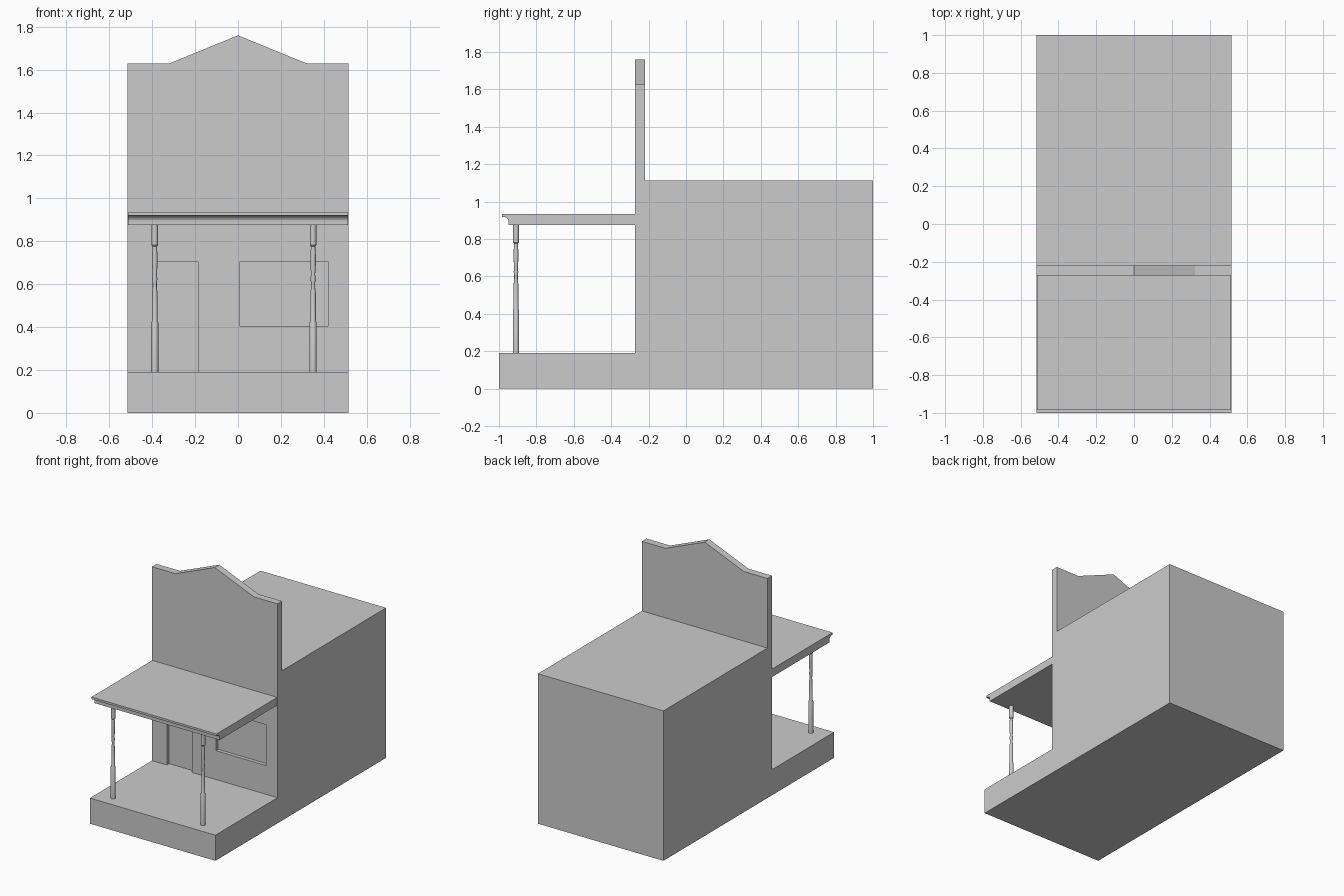
import bpy, bmesh, math
from mathutils import Vector

if "Cube" in bpy.data.objects:
    bpy.data.objects.remove(bpy.data.objects["Cube"])

WALL_Y = -0.273     # front face of the facade
FLOOR = 0.19        # porch floor height
HALF_W = 0.515


def make_object(name, bm):
    bmesh.ops.recalc_face_normals(bm, faces=bm.faces)
    mesh = bpy.data.meshes.new(name)
    bm.to_mesh(mesh)
    bm.free()
    obj = bpy.data.objects.new(name, mesh)
    bpy.context.collection.objects.link(obj)
    return obj


def prism(name, points, axis, start, end):
    """Extrude a 2D profile along x (points are y,z) or y (points are x,z)."""
    bm = bmesh.new()
    if axis == 'x':
        verts = [bm.verts.new((start, a, b)) for a, b in points]
        move = Vector((end - start, 0, 0))
    else:
        verts = [bm.verts.new((a, start, b)) for a, b in points]
        move = Vector((0, end - start, 0))
    face = bm.faces.new(verts)
    ext = bmesh.ops.extrude_face_region(bm, geom=[face])
    new = [g for g in ext['geom'] if isinstance(g, bmesh.types.BMVert)]
    bmesh.ops.translate(bm, verts=new, vec=move)
    # keep a bottom cap on both ends
    bm.faces.ensure_lookup_table()
    return make_object(name, bm)


def rect(x0, x1, z0, z1):
    return [(x0, z0), (x1, z0), (x1, z1), (x0, z1)]


def activate(obj):
    bpy.ops.object.select_all(action='DESELECT')
    obj.select_set(True)
    bpy.context.view_layer.objects.active = obj


def carve(obj, cutter):
    mod = obj.modifiers.new("cut", 'BOOLEAN')
    mod.operation = 'DIFFERENCE'
    mod.solver = 'EXACT'
    mod.object = cutter
    activate(obj)
    bpy.ops.object.modifier_apply(modifier=mod.name)
    bpy.data.objects.remove(cutter)


# Building: side profile with porch step, tall false front and flat roof
building = prism("building", [
    (-1, 0), (1, 0), (1, 1.112), (-0.219, 1.112), (-0.219, 1.76),
    (WALL_Y, 1.76), (WALL_Y, FLOOR), (-1, FLOOR)], 'x', -HALF_W, HALF_W)

# Gable outline of the false front
carve(building, prism("gable_cutter", [
    (-0.6, 1.628), (-0.322, 1.628), (0, 1.7599), (0.322, 1.628),
    (0.6, 1.628), (0.6, 1.9), (-0.6, 1.9)], 'y', -0.4, -0.1))

# Recessed doorway and window
carve(building, prism("door_cutter", rect(-0.393, -0.186, FLOOR, 0.706),
                      'y', -0.4, WALL_Y + 0.027))
carve(building, prism("window_cutter", rect(0.01, 0.42, 0.404, 0.706),
                      'y', -0.4, WALL_Y + 0.027))

# Porch roof with a coved front moulding
cove = [(-0.977 + 0.029 * math.sin(t), 0.893 + 0.026 * math.cos(t))
        for t in (i * math.pi / 12 for i in range(7))]
prism("porch_roof", [(WALL_Y, 0.875), (WALL_Y, 0.934), (-0.985, 0.934),
                     (-0.985, 0.919)] + cove + [(-0.948, 0.875)],
      'x', -0.513, 0.513)

# Turned porch posts: radius, height
post_profile = [
    (0.0165, 0.190), (0.0165, 0.420), (0.0125, 0.430), (0.0125, 0.560),
    (0.0095, 0.585), (0.0095, 0.605), (0.0125, 0.625), (0.0095, 0.645),
    (0.0125, 0.685), (0.0125, 0.740), (0.0100, 0.775), (0.0150, 0.782),
    (0.0150, 0.876)]


def post(name, x, y, sides=16):
    bm = bmesh.new()
    rings = []
    for r, z in post_profile:
        rings.append([bm.verts.new((x + r * math.cos(i * math.tau / sides),
                                    y + r * math.sin(i * math.tau / sides), z))
                      for i in range(sides)])
    for low, high in zip(rings, rings[1:]):
        for i in range(sides):
            j = (i + 1) % sides
            bm.faces.new((low[i], low[j], high[j], high[i]))
    bm.faces.new(rings[0])
    bm.faces.new(rings[-1])
    activate(make_object(name, bm))
    bpy.ops.object.shade_smooth_by_angle(angle=math.radians(30))


post("left_post", -0.388, -0.909)
post("right_post", 0.35, -0.909)
